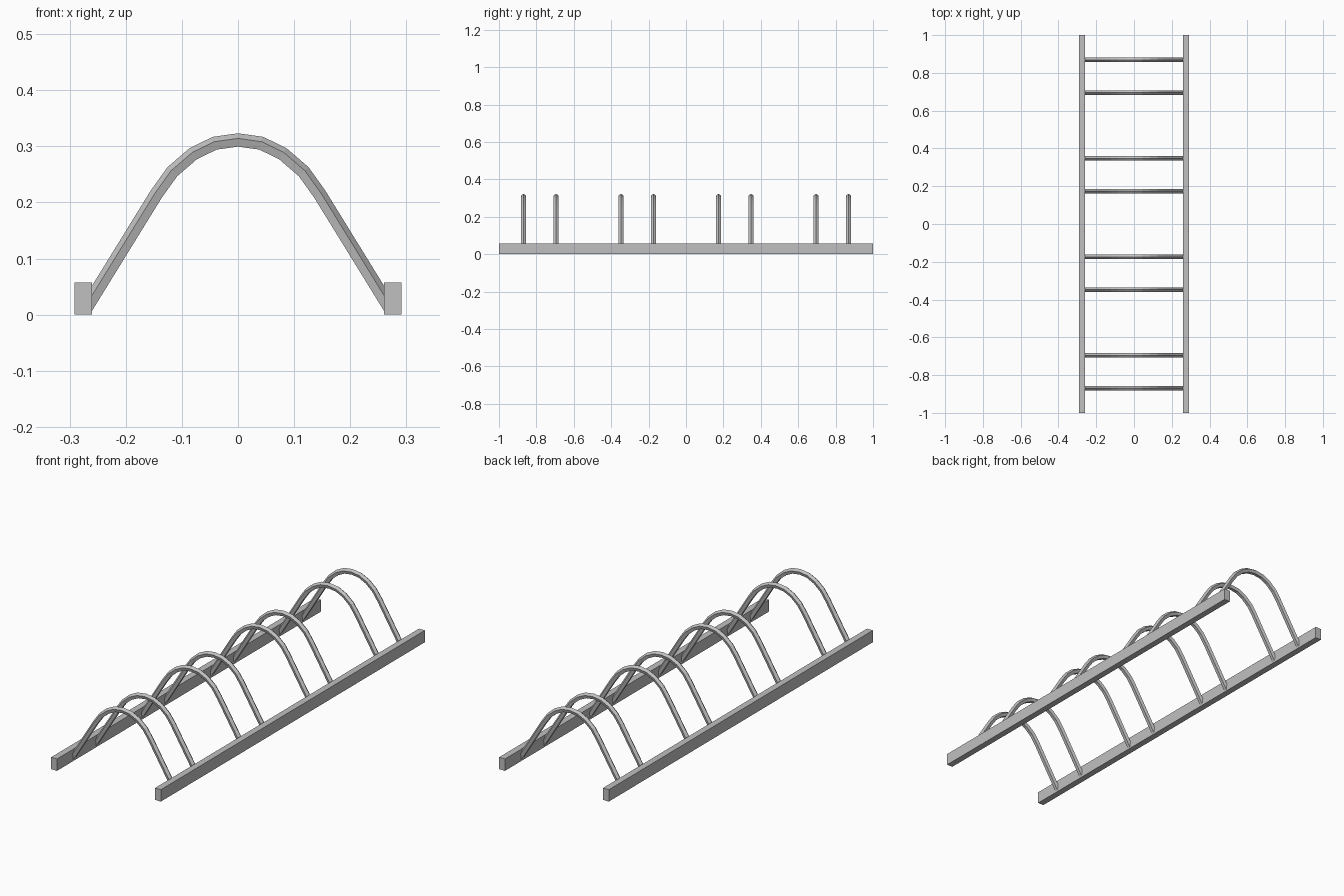
import bpy, bmesh, math
from mathutils import Vector

cube = bpy.data.objects.get("Cube")
if cube:
    bpy.data.objects.remove(cube, do_unlink=True)

# Galvanised grey metal
metal = bpy.data.materials.new("grey_metal")
metal.use_nodes = True
GREY = (0.53, 0.53, 0.53, 1)
metal.diffuse_color = GREY
metal.node_tree.nodes["Principled BSDF"].inputs["Base Color"].default_value = GREY

RAIL_IN, RAIL_OUT, RAIL_H = 0.26, 0.291, 0.057
PITCH = 0.1738
TUBE_R, SIDES = 0.013, 5


def finish(bm, name):
    bmesh.ops.recalc_face_normals(bm, faces=bm.faces[:])
    mesh = bpy.data.meshes.new(name)
    bm.to_mesh(mesh)
    bm.free()
    mesh.materials.append(metal)
    return mesh


def add(name, mesh, location=(0, 0, 0)):
    obj = bpy.data.objects.new(name, mesh)
    obj.location = location
    bpy.context.collection.objects.link(obj)
    return obj


# Two long ground rails
bm = bmesh.new()
bmesh.ops.create_cube(bm, size=1)
bmesh.ops.scale(bm, vec=(RAIL_OUT - RAIL_IN, 2, RAIL_H), verts=bm.verts)
rail_mesh = finish(bm, "ground_rail")
for side, name in ((1, "left_rail"), (-1, "right_rail")):
    add(name, rail_mesh, (side * (RAIL_IN + RAIL_OUT) / 2, 0, RAIL_H / 2))

# Arch centre line, mirrored about the crown
half = [(0, 0.310), (0.041, 0.3043), (0.079, 0.2858),
        (0.116, 0.254), (0.1445, 0.2143), (RAIL_IN, 0.027)]
path = [Vector((-x, 0, z)) for x, z in reversed(half[1:])]
path += [Vector((x, 0, z)) for x, z in half]


def normal(a, b):
    d = (b - a).normalized()
    return Vector((-d.z, 0, d.x))


# Five-sided tube swept along the arch, mitred at bends, cut flush at the rails
bm = bmesh.new()
rings = []
last = len(path) - 1
for i, p in enumerate(path):
    n = normal(path[max(i - 1, 0)], path[max(i, 1)])
    if i in (0, last):
        mitre = Vector((0, 0, 1))
    else:
        mitre = (n + normal(p, path[i + 1])).normalized()
    mitre /= mitre.dot(n)
    ring = []
    for k in range(SIDES):
        a = math.tau * k / SIDES
        ring.append(bm.verts.new(p + mitre * (TUBE_R * math.cos(a))
                                 + Vector((0, TUBE_R * math.sin(a), 0))))
    rings.append(ring)
for r0, r1 in zip(rings, rings[1:]):
    for k in range(SIDES):
        j = (k + 1) % SIDES
        bm.faces.new((r0[k], r0[j], r1[j], r1[k]))
bm.faces.new(rings[0])
bm.faces.new(rings[-1])
hoop_mesh = finish(bm, "wheel_hoop")

# Four pairs of hoops, each pair holding one wheel
for number, step in enumerate((-5, -4, -2, -1, 1, 2, 4, 5), 1):
    add(f"wheel_hoop_{number}", hoop_mesh, (0, step * PITCH, 0))
